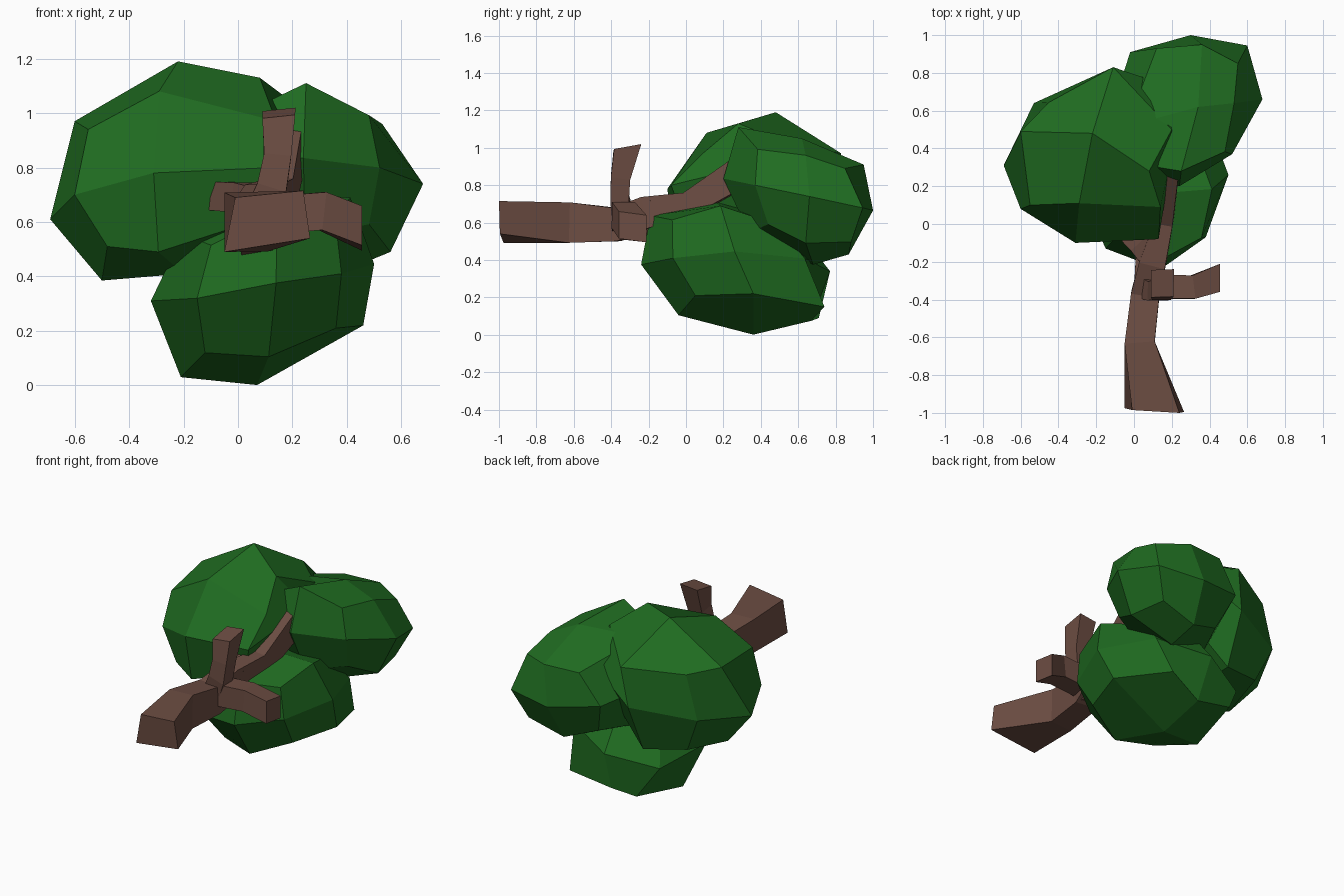
import bpy, bmesh
from mathutils import Vector, Matrix


def material(name, rgb):
    m = bpy.data.materials.new(name)
    m.diffuse_color = (*rgb, 1)
    return m


LEAF = material("leaf_green", (0.014, 0.150, 0.015))
BARK = material("bark_brown", (0.153, 0.075, 0.056))


def finish(name, bm, mat):
    bmesh.ops.recalc_face_normals(bm, faces=bm.faces)
    mesh = bpy.data.meshes.new(name)
    bm.to_mesh(mesh)
    bm.free()
    mesh.materials.append(mat)
    ob = bpy.data.objects.new(name, mesh)
    bpy.context.collection.objects.link(ob)
    return ob


def foliage(name, centre, front, right, up, pulls):
    """Skewed 24-face rounded cube; pulls moves single points, keyed by
    their (right, back, up) place on the cube."""
    axes = Matrix((right, -Vector(front), up)).transposed()
    bm = bmesh.new()
    bmesh.ops.create_cube(bm, size=2)
    bmesh.ops.subdivide_edges(bm, edges=bm.edges[:], cuts=1, use_grid_fill=True)
    for v in bm.verts:
        key = tuple(round(c) for c in v.co)
        # face centres, edge middles and corners shrink towards a ball
        shrink = (0, 1, 0.75, 0.556)[sum(map(abs, key))]
        v.co = Vector(pulls.get(key, Vector(centre) + axes @ v.co * shrink))
    finish(name, bm, LEAF)


def limb(name, sections, up=(0, 0, 1), cut=None):
    """Four-sided limb; each section is (x, y, z, half width, half height).
    cut = (point, normal) flattens the far end onto a plane."""
    pts = [Vector(s[:3]) for s in sections]
    bm = bmesh.new()
    rings = []
    for i, (p, s) in enumerate(zip(pts, sections)):
        t = (pts[min(i + 1, len(pts) - 1)] - pts[max(i - 1, 0)]).normalized()
        side = t.cross(Vector(up)).normalized()
        top = side.cross(t)
        rings.append([bm.verts.new(p + side * a * s[3] + top * b * s[4])
                      for a, b in ((-1, -1), (1, -1), (1, 1), (-1, 1))])
    if cut:
        point, normal = Vector(cut[0]), Vector(cut[1])
        along = (pts[-1] - pts[-2]).normalized()
        for v in rings[-1]:
            v.co += along * ((point - v.co).dot(normal) / along.dot(normal))
    for r, q in zip(rings, rings[1:]):
        for k in range(4):
            n = (k + 1) % 4
            bm.faces.new((r[k], r[n], q[n], q[k]))
    bm.faces.new(rings[0])
    bm.faces.new(rings[-1])
    return finish(name, bm, BARK)


# Leaf clumps: centre, then front, right and up axes, then uneven points
foliage("left_foliage", (-0.24, 0.36, 0.79),
        (-0.07, -0.46, -0.01), (0.45, 0.05, 0.13), (0.0, 0.10, 0.39), {
            (0, 0, 1): (-0.22, 0.48, 1.19),
            (1, 0, 1): (0.08, 0.28, 1.13),
            (1, 1, 1): (0.20, 0.50, 1.04),
            (0, 1, 1): (-0.11, 0.83, 0.97),
            (0, -1, 1): (-0.29, 0.11, 1.08),
            (-1, 0, 1): (-0.60, 0.49, 0.97),
            (-1, 0, 0): (-0.69, 0.31, 0.61),
            (-1, -1, 1): (-0.55, 0.10, 0.94),
            (-1, -1, 0): (-0.60, 0.08, 0.70),
            (1, -1, 0): (0.13, -0.08, 0.80),
            (1, -1, 1): (0.14, 0.09, 0.97),
            (1, -1, -1): (0.08, -0.01, 0.61),
            (-1, -1, -1): (-0.48, 0.05, 0.51),
            (-1, 0, -1): (-0.50, 0.28, 0.385),
            (0, 0, -1): (-0.20, 0.30, 0.41),
            (0, 1, 0): (-0.15, 0.81, 0.71),
            (-1, 1, 0): (-0.53, 0.64, 0.66),
            (0, 1, -1): (-0.16, 0.67, 0.39),
            (-1, 1, -1): (-0.43, 0.60, 0.43)})
foliage("rear_foliage", (0.27, 0.60, 0.75),
        (-0.03, -0.40, 0.085), (0.41, 0.06, -0.01), (0.0, -0.05, 0.36), {
            (0, 0, 1): (0.34, 0.62, 1.05),
            (0, -1, 1): (0.25, 0.28, 1.11),
            (1, 0, 1): (0.53, 0.64, 0.96),
            (0, 1, 1): (0.36, 0.95, 0.91),
            (-1, 1, 1): (0.12, 0.93, 0.91),
            (1, 1, 1): (0.55, 0.85, 0.89),
            (1, -1, 0): (0.52, 0.37, 0.80),
            (0, 1, -1): (0.27, 0.87, 0.43),
            (0, 0, -1): (0.28, 0.68, 0.375),
            (1, 0, -1): (0.56, 0.64, 0.49),
            (-1, 1, 0): (-0.02, 0.91, 0.72)})
foliage("lower_foliage", (0.09, 0.26, 0.356),
        (0.05, -0.50, 0.02), (0.41, 0.0, 0.09), (0.02, -0.10, 0.355), {
            (1, -1, 0): (0.38, -0.07, 0.41),
            (-1, -1, 0): (-0.15, -0.13, 0.32),
            (-1, 0, 0): (-0.32, 0.25, 0.31),
            (1, 0, -1): (0.46, 0.36, 0.22),
            (-1, 0, -1): (-0.21, 0.33, 0.03),
            (1, -1, -1): (0.36, 0.05, 0.21),
            (0, 1, -1): (0.07, 0.67, 0.075),
            (1, 1, -1): (0.32, 0.74, 0.15),
            (-1, 1, -1): (-0.14, 0.71, 0.09),
            (0, 1, 0): (0.05, 0.77, 0.34)})

# Trunk running backwards, bending up into the rear clump; the butt end is skewed
trunk = limb("trunk", [
    (0.11, -0.985, 0.605, 0.145, 0.10),
    (0.03, -0.63, 0.60, 0.08, 0.108),
    (0.06, -0.37, 0.59, 0.075, 0.09),
    (0.10, -0.20, 0.655, 0.07, 0.085),
    (0.16, 0.02, 0.70, 0.048, 0.065),
    (0.20, 0.34, 0.90, 0.045, 0.085)])
butt = ((-0.05, -0.975, 0.49), (0.265, -0.995, 0.54),
        (0.24, -1.0, 0.715), (-0.01, -0.985, 0.69))
for v, co in zip(trunk.data.vertices[:4], butt):
    v.co = co

# Forks feeding the left and lower clumps
limb("left_fork", [(0.12, -0.22, 0.66, 0.06, 0.06),
                   (0.02, -0.10, 0.69, 0.055, 0.055),
                   (-0.14, 0.06, 0.70, 0.05, 0.05)])
limb("lower_fork", [(0.06, -0.34, 0.58, 0.06, 0.07),
                    (0.07, -0.17, 0.56, 0.06, 0.07),
                    (0.09, 0.05, 0.46, 0.05, 0.05)])

# Cut side branches
limb("upright_branch", [(0.07, -0.33, 0.60, 0.06, 0.06),
                        (0.125, -0.355, 0.73, 0.055, 0.05),
                        (0.145, -0.35, 0.84, 0.05, 0.052),
                        (0.15, -0.315, 0.995, 0.06, 0.068)], up=(0, 1, 0),
     cut=((0.15, -0.315, 1.0), (-0.1, -0.18, 1)))
limb("right_branch", [(0.08, -0.33, 0.62, 0.065, 0.07),
                      (0.31, -0.335, 0.64, 0.062, 0.07),
                      (0.455, -0.285, 0.577, 0.070, 0.067)],
     cut=((0.455, -0.285, 0.577), (1, 0, 0)))
